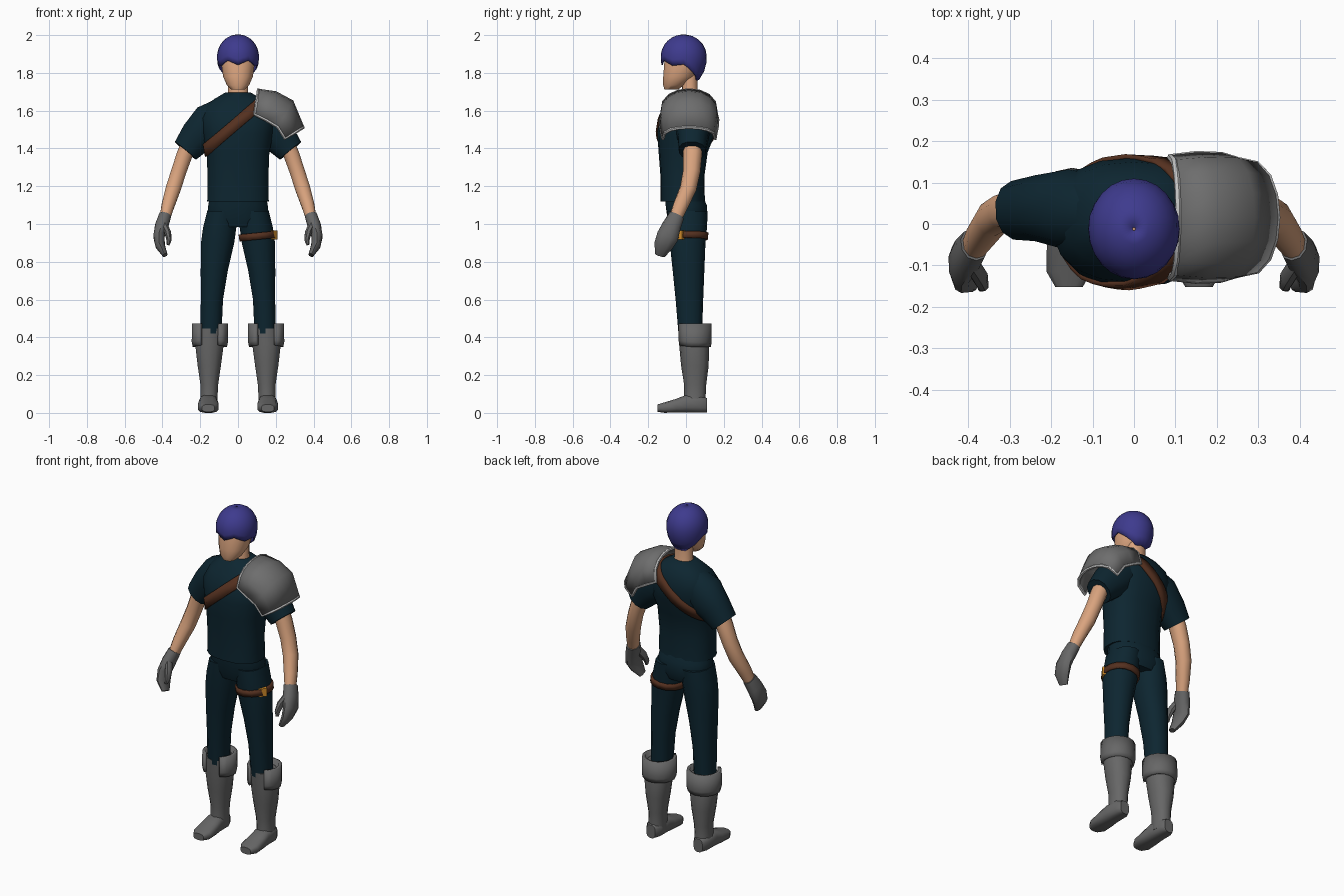
import bpy, bmesh, math
from mathutils import Vector
from mathutils.bvhtree import BVHTree

if "Cube" in bpy.data.objects:
    bpy.data.objects.remove(bpy.data.objects["Cube"])

X, Y, Z = Vector((1, 0, 0)), Vector((0, 1, 0)), Vector((0, 0, 1))


def material(name, r, g, b):
    m = bpy.data.materials.new(name)
    m.use_nodes = True
    m.diffuse_color = (r, g, b, 1)
    m.node_tree.nodes["Principled BSDF"].inputs["Base Color"].default_value = (r, g, b, 1)
    return m


TEAL = material("dark teal cloth", .004, .019, .030)
SKIN = material("skin", .70, .37, .21)
HAIR = material("violet blue hair", .048, .043, .27)
GREY = material("grey leather", .135, .135, .135)
STEEL = material("grey steel", .155, .155, .155)
TRIM = material("pale trim", .55, .55, .55)
BROWN = material("brown leather", .09, .03, .014)
GOLD = material("gold", .70, .29, .025)


def finish(ob, mat, angle=45):
    ob.data.materials.append(mat)
    bpy.ops.object.select_all(action='DESELECT')
    ob.select_set(True)
    bpy.context.view_layer.objects.active = ob
    bpy.ops.object.shade_smooth_by_angle(angle=math.radians(angle))
    return ob


def grid(name, rows, mat, closed=True, caps=False, thick=0):
    """Skin a list of equally long point rows."""
    bm = bmesh.new()
    vs = [[bm.verts.new(p) for p in row] for row in rows]
    n = len(rows[0])
    for a, b in zip(vs, vs[1:]):
        for i in range(n if closed else n - 1):
            j = (i + 1) % n
            bm.faces.new((a[i], a[j], b[j], b[i]))
    if caps:
        bm.faces.new(vs[0])
        bm.faces.new(vs[-1])
    bmesh.ops.recalc_face_normals(bm, faces=bm.faces)
    me = bpy.data.meshes.new(name)
    bm.to_mesh(me)
    bm.free()
    ob = bpy.data.objects.new(name, me)
    bpy.context.collection.objects.link(ob)
    if thick:
        mod = ob.modifiers.new("thickness", 'SOLIDIFY')
        mod.thickness, mod.offset = thick, 0
    return finish(ob, mat)


def ring(c, u, v, n, p):
    pts = []
    for i in range(n):
        t = math.tau * (i + .5) / n
        k, s = math.cos(t), math.sin(t)
        pts.append(c + u * math.copysign(abs(k) ** (2 / p), k) + v * math.copysign(abs(s) ** (2 / p), s))
    return pts


def stack(name, levels, mat, side=1, n=14, p=2.2):
    """Horizontal rings: z, centre x, half width, front y, back y."""
    rows = [ring(Vector((side * x, (f + b) / 2, z)), X * w, Y * ((b - f) / 2), n, p)
            for z, x, w, f, b in levels]
    return grid(name, rows, mat, caps=True)


def limb(name, path, mat, side=1, n=10, p=2.2):
    """Rings square to a path: x, y, z, half width, half depth."""
    cs = [Vector((side * q[0], q[1], q[2])) for q in path]
    rows = []
    for i, c in enumerate(cs):
        t = (cs[min(i + 1, len(cs) - 1)] - cs[max(i - 1, 0)]).normalized()
        v = (Y - t * t.y).normalized()
        rows.append(ring(c, t.cross(v) * path[i][3], v * path[i][4], n, p))
    return grid(name, rows, mat, caps=True)


def strap(name, target, c, normal, width, n=28):
    """Band laid on the target where a plane cuts it."""
    me = target.data
    tree = BVHTree.FromPolygons([v.co for v in me.vertices], [f.vertices[:] for f in me.polygons])
    normal = normal.normalized()
    across = normal.cross(Y).normalized()
    rows = [[], []]
    for i in range(n):
        t = math.tau * i / n
        d = across * math.cos(t) + Y * math.sin(t)
        for row, k in zip(rows, (-.5, .5)):
            start = c + normal * width * k + d * .7
            hit = tree.ray_cast(start, -d)[0]
            row.append((hit if hit else c + d * .1) + d * .004)
    return grid(name, rows, BROWN, thick=.014)


# Shirt and hips
shirt = stack("shirt_body", [
    (1.12, 0, .165, -.135, .10), (1.25, 0, .163, -.135, .097), (1.38, 0, .168, -.145, .115),
    (1.48, 0, .19, -.152, .155), (1.56, 0, .2, -.14, .16), (1.62, 0, .175, -.105, .15),
    (1.66, 0, .13, -.07, .125), (1.695, 0, .07, -.04, .09)], TEAL, n=18, p=2.4)
stack("hips", [(1.16, 0, .15, -.115, .085), (1.10, 0, .16, -.11, .112),
               (1.03, 0, .168, -.1, .117), (.985, 0, .13, -.085, .1)], TEAL, n=16)

# Neck and head
stack("neck", [(1.66, 0, .06, -.03, .075), (1.71, 0, .053, -.022, .062),
               (1.80, 0, .053, -.02, .062)], SKIN)
stack("head", [(1.713, 0, .036, -.115, -.04), (1.735, 0, .06, -.122, -.01), (1.78, 0, .08, -.122, .05),
               (1.86, 0, .092, -.116, .085), (1.92, 0, .08, -.1, .075), (1.96, 0, .04, -.06, .04)], SKIN, n=16)

# Hair cap with a jagged hairline, given every 30 degrees from front to nape
HAIRLINE = (1.842, 1.866, 1.838, 1.845, 1.80, 1.762, 1.765)


def hair_edge(deg):
    f = min(deg, 360 - deg) / 30
    i = min(int(f), 5)
    return HAIRLINE[i] + (HAIRLINE[i + 1] - HAIRLINE[i]) * (f - i)


rows = []
for k in range(1, 9):
    row = []
    for deg in range(0, 360, 15):
        top, mid, a = 2.0, 1.885, math.radians(deg)
        z = top - (top - hair_edge(deg)) * (k / 8) ** 1.6
        h = (z - mid) / (top - mid if z > mid else .16)
        r = math.sqrt(max(0, 1 - h * h))
        row.append((.107 * r * math.sin(a), -.012 - .118 * r * math.cos(a), z))
    rows.append(row)
rows.insert(0, [(.004 * math.sin(math.radians(d)), -.012 - .004 * math.cos(math.radians(d)), 2)
                for d in range(0, 360, 15)])
grid("hair", rows, HAIR, thick=.008)

# Paired limbs
legs = {}
for side, word in ((1, "left"), (-1, "right")):
    limb(word + "_sleeve", [
        (.07, .03, 1.59, .09, .09), (.14, .035, 1.53, .118, .1),
        (.22, .038, 1.458, .096, .082), (.278, .033, 1.388, .075, .073)], TEAL, side, 12)
    limb(word + "_arm", [
        (.25, .035, 1.44, .045, .05), (.282, .035, 1.37, .044, .05), (.313, .03, 1.28, .042, .046),
        (.342, .012, 1.19, .042, .044), (.37, -.027, 1.1, .036, .04), (.39, -.06, 1.02, .028, .034)], SKIN, side)
    limb(word + "_glove", [
        (.386, -.05, 1.045, .034, .042), (.404, -.076, .99, .037, .05), (.419, -.097, .935, .03, .058),
        (.412, -.12, .885, .026, .05), (.386, -.137, .835, .014, .028)], GREY, side)
    limb(word + "_thumb", [
        (.392, -.095, 1.0, .018, .022), (.372, -.128, .955, .019, .022),
        (.365, -.148, .915, .014, .016), (.37, -.155, .89, .008, .009)], GREY, side, 8)
    legs[word] = stack(word + "_leg", [
        (1.07, .084, .08, -.1, .115), (.98, .097, .09, -.094, .111), (.9, .108, .09, -.086, .103),
        (.75, .126, .073, -.07, .097), (.6, .138, .06, -.055, .091), (.42, .144, .058, -.04, .085)], TEAL, side)
    stack(word + "_boot_shaft", [
        (.448, .147, .07, -.042, .105), (.36, .151, .077, -.036, .122), (.25, .152, .063, -.026, .12),
        (.15, .152, .048, -.01, .107), (.09, .153, .046, -.01, .104), (.03, .155, .048, -.01, .106)], GREY, side)
    foot = [(.11, .04, .03, .04), (.08, .046, .048, .046), (0, .048, .05, .048),
            (-.05, .038, .055, .038), (-.115, .028, .056, .028), (-.152, .025, .034, .02)]
    grid(word + "_foot", [ring(Vector((side * .157, y, z)), X * w, Z * h, 12, 2.8)
                          for y, z, w, h in foot], GREY, caps=True)
    # Folded cuff, open at the front
    cuff = []
    for z, w, d, drop in ((.35, .083, .082, .01), (.375, .088, .087, .01), (.472, .087, .086, 0)):
        row = []
        for i in range(13):
            a = math.radians(33 + (360 - 66) * i / 12)
            row.append((side * .149 + w * math.sin(a), .04 - d * math.cos(a), z + drop * max(0, math.cos(a))))
        cuff.append(row)
    grid(word + "_boot_cuff", cuff, GREY, closed=False, thick=.018)

# Chest and thigh straps
strap("chest_strap", shirt, Vector((-.03, 0, 1.513)), Vector((-.65, 0, .76)), .058)
strap("thigh_strap", legs["left"], Vector((.105, .01, .936)), Vector((-.1, 0, 1)), .036)

# Strap buckle
bpy.ops.mesh.primitive_cube_add(size=1, location=(.182, -.03, .942), rotation=(0, 0, math.radians(52)))
buckle = bpy.context.object
buckle.name = "thigh_buckle"
buckle.scale = (.046, .03, .048)
bev = buckle.modifiers.new("soft edges", 'BEVEL')
bev.width, bev.segments = .006, 2
finish(buckle, GOLD, 30)

# Shoulder plate: arched ribs from the neck outward (edge x, edge z, top x, top z, half depth)
ribs = [(.088, 1.58, .108, 1.71, .145), (.15, 1.55, .2, 1.697, .152),
        (.21, 1.515, .288, 1.65, .15), (.248, 1.452, .345, 1.512, .138)]
plate = []
for ex, ez, tx, tz, d in ribs:
    row = []
    for i in range(9):
        t = math.pi * i / 8
        s = math.sin(t) ** .7 if 0 < i < 8 else 0
        row.append(Vector((ex + (tx - ex) * s, .016 - d * math.cos(t), ez + (tz - ez) * s)))
    plate.append(row)
grid("shoulder_plate", plate, STEEL, closed=False, thick=.012)

# Pale trim around the plate
border = plate[0] + [r[-1] for r in plate[1:-1]] + plate[-1][::-1] + [r[0] for r in plate[-2:0:-1]]
rows = []
for i, p in enumerate(border):
    t = (border[(i + 1) % len(border)] - border[i - 1]).normalized()
    u = t.orthogonal().normalized()
    rows.append(ring(p, u * .009, t.cross(u) * .009, 6, 2))
for i in range(1, len(rows)):
    # keep neighbouring rings aligned so the trim does not twist
    k = min(range(6), key=lambda s: sum((rows[i][(j + s) % 6] - rows[i - 1][j]).length for j in range(6)))
    rows[i] = rows[i][k:] + rows[i][:k]
k = min(range(6), key=lambda s: sum((rows[0][(j + s) % 6] - rows[-1][j]).length for j in range(6)))
rows.append(rows[0][k:] + rows[0][:k])
grid("shoulder_plate_trim", rows, TRIM)
